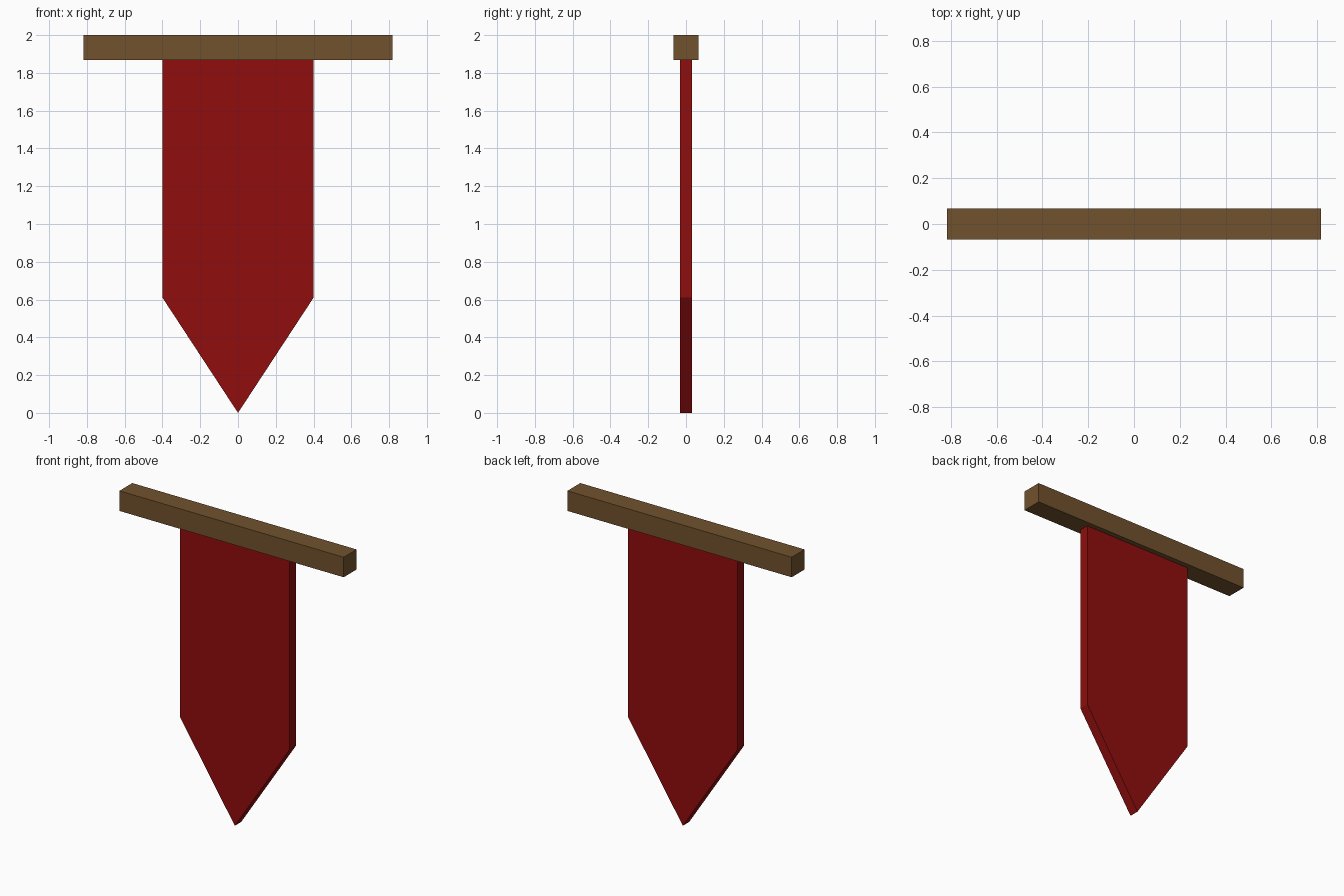
import bpy, bmesh

if "Cube" in bpy.data.objects:
    bpy.data.objects.remove(bpy.data.objects["Cube"])

def material(name, rgb):
    m = bpy.data.materials.new(name)
    m.diffuse_color = (*rgb, 1)
    m.use_nodes = True
    m.node_tree.nodes["Principled BSDF"].inputs["Base Color"].default_value = m.diffuse_color
    return m

def extruded(name, profile, half_depth, mat):
    """Extrude an XZ profile symmetrically along y."""
    bm = bmesh.new()
    face = bm.faces.new([bm.verts.new((x, -half_depth, z)) for x, z in profile])
    new = bmesh.ops.extrude_face_region(bm, geom=[face])["geom"]
    verts = [v for v in new if isinstance(v, bmesh.types.BMVert)]
    bmesh.ops.translate(bm, verts=verts, vec=(0, 2 * half_depth, 0))
    bmesh.ops.recalc_face_normals(bm, faces=bm.faces)
    mesh = bpy.data.meshes.new(name)
    bm.to_mesh(mesh)
    bm.free()
    mesh.materials.append(mat)
    obj = bpy.data.objects.new(name, mesh)
    bpy.context.collection.objects.link(obj)
    return obj

wood = material("brown wood", (0.165, 0.085, 0.027))
cloth = material("red cloth", (0.28, 0.004, 0.004))

# Horizontal wooden bar
extruded("crossbar", [(-0.817, 1.868), (0.817, 1.868), (0.817, 2.0), (-0.817, 2.0)], 0.067, wood)

# Hanging cloth with a pointed bottom
extruded("banner_cloth", [(0, 0), (0.4, 0.61), (0.4, 1.868), (-0.4, 1.868), (-0.4, 0.61)], 0.033, cloth)
